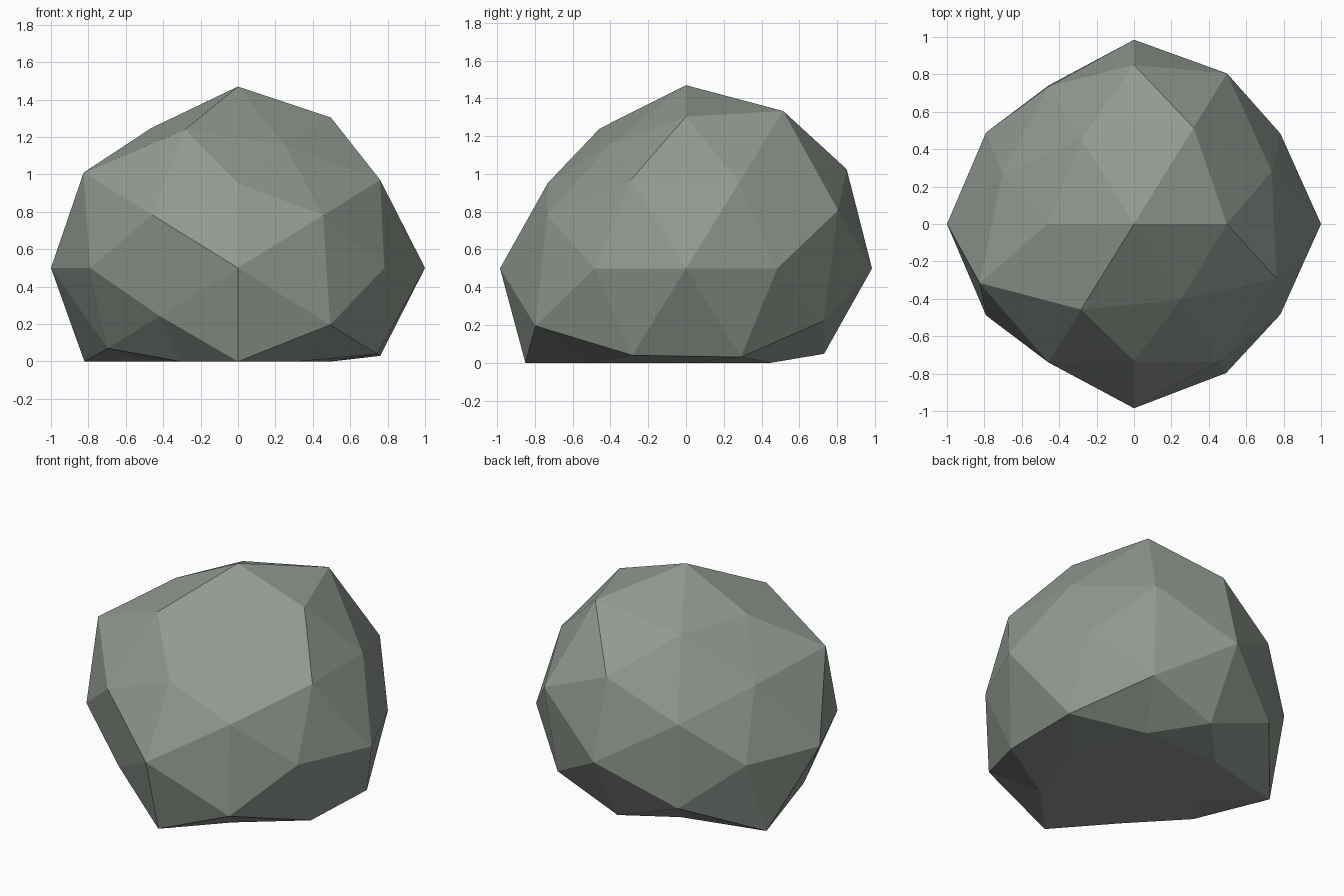
import bpy
import bmesh
from itertools import product
from mathutils import Vector

default_cube = bpy.data.objects.get("Cube")
if default_cube:
    bpy.data.objects.remove(default_cube, do_unlink=True)

CENTRE_HEIGHT = 0.5
GOLDEN = (1 + 5 ** 0.5) / 2


def sign_variants(direction):
    """All mirrored copies of a direction, positive signs first."""
    choices = [(1, -1) if c else (0,) for c in direction]
    return [Vector(s * c for s, c in zip(signs, direction)).normalized()
            for signs in product(*choices)]


# Directions of a once-divided icosahedron, each family with its radii
families = [
    ((1, 0, GOLDEN), (.945, .95, .88, .9)),
    ((0, GOLDEN, 1), (1, .86, .86, 1)),
    ((GOLDEN, 1, 0), (.92, .92, .93, .93)),
    ((1, 0, 0), (1, 1)),
    ((0, 1, 0), (.985, .985)),
    ((0, 0, 1), (.97, .97)),
    ((1, GOLDEN, GOLDEN ** 2), (1.03, .9, .81, 1.03, .91, .9, .915, 1)),
    ((GOLDEN, GOLDEN ** 2, 1), (.995, .9, .91, .985, .91, .915, .915, .835)),
    ((GOLDEN ** 2, 1, GOLDEN), (.91, .94, .94, .92, .87, 1.015, 1.02, .86)),
]

# Faceted ball
bm = bmesh.new()
radius_of = {}
for direction, radii in families:
    for unit, radius in zip(sign_variants(direction), radii):
        radius_of[bm.verts.new(unit)] = radius
bmesh.ops.convex_hull(bm, input=list(bm.verts))

# Rough the surface and flatten the underside on the ground
for vert, radius in radius_of.items():
    vert.co *= radius
    vert.co.z = max(vert.co.z + CENTRE_HEIGHT, 0)
bmesh.ops.recalc_face_normals(bm, faces=list(bm.faces))

mesh = bpy.data.meshes.new("boulder")
bm.to_mesh(mesh)
bm.free()
mesh.shade_flat()

# Grey-green stone
stone = bpy.data.materials.new("grey_green_stone")
stone.use_nodes = True
colour = (.28, .32, .28, 1)
stone.diffuse_color = colour
for node in stone.node_tree.nodes:
    if node.type == 'BSDF_PRINCIPLED':
        node.inputs["Base Color"].default_value = colour
        node.inputs["Roughness"].default_value = .9
mesh.materials.append(stone)

boulder = bpy.data.objects.new("boulder", mesh)
bpy.context.scene.collection.objects.link(boulder)
